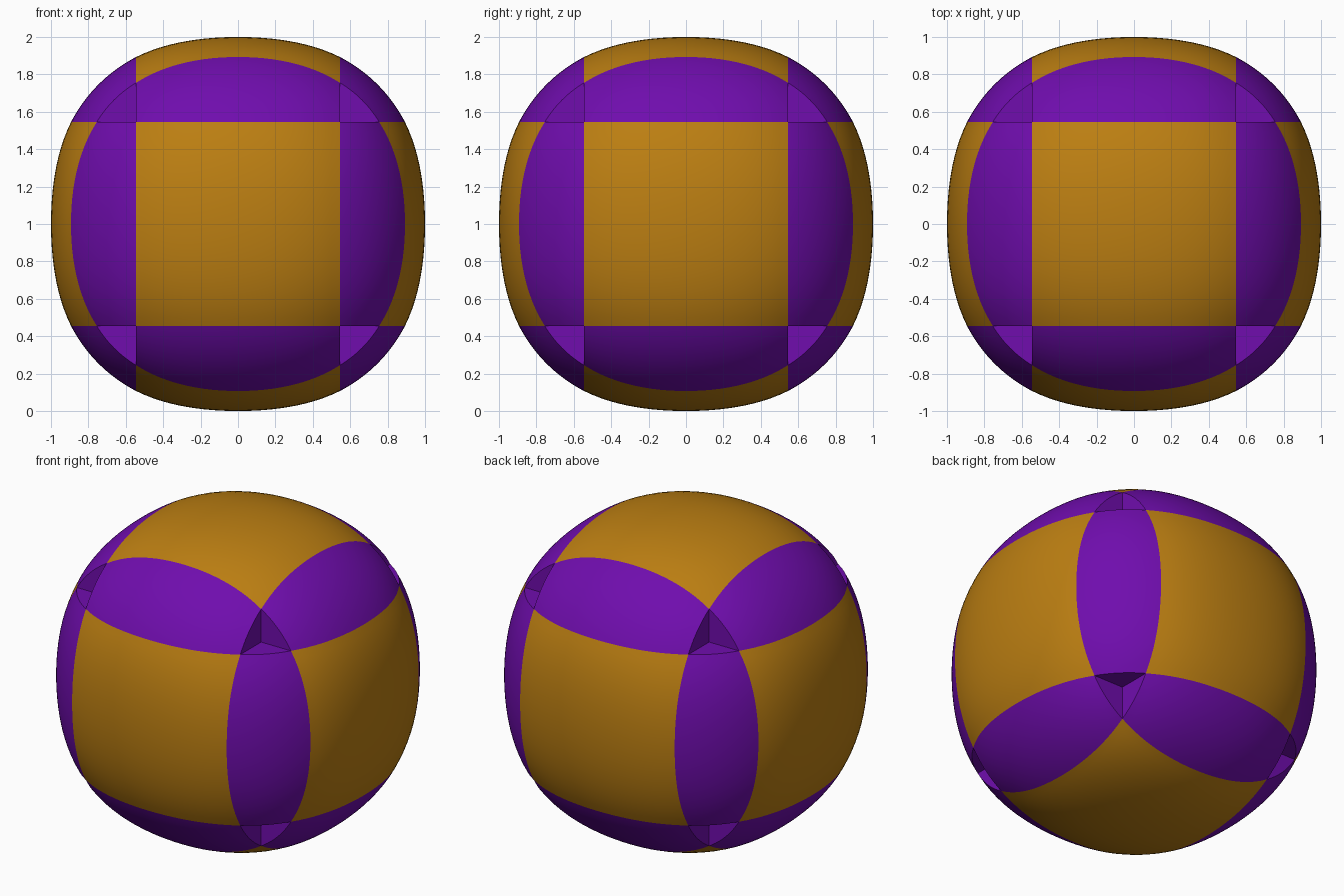
import bpy, bmesh
from math import radians
from mathutils import Matrix, Vector

cube = bpy.data.objects.get("Cube")
if cube:
    bpy.data.objects.remove(cube)

HALF = 0.545          # half width of every panel
CENTRE = Matrix.Translation((0, 0, 1))


def material(name, rgb):
    m = bpy.data.materials.new(name)
    m.use_nodes = True
    m.diffuse_color = (*rgb, 1)
    m.node_tree.nodes["Principled BSDF"].inputs["Base Color"].default_value = (*rgb, 1)
    return m


amber = material("amber", (0.50, 0.21, 0.006))
violet = material("violet", (0.16, 0.004, 0.42))


def fall(t):
    """Curve drop from the middle (0) to the rim (1)."""
    return 0.75 * t ** 2 + 0.25 * t ** 4


def panel_point(u, v, top):
    """Domed square panel facing +z, standing on its flat base."""
    a, b = fall(u), fall(v)
    z = 1 - 0.107 * (a + b) - 0.031 * a * b if top else HALF
    return Vector((u * HALF, v * HALF, z))


def edge_point(u, v, top):
    """Bowed wedge along z, its inner base collapsed to a line."""
    if not top:
        return Vector((HALF, HALF, v * HALF))
    drop = fall(v)
    reach = 0.893 - 0.138 * drop - HALF
    t = (u + 1) / 2
    bulge = (0.027 - 0.014 * drop) * (1 - u * u)
    return Vector((HALF + reach * (1 - t) + bulge,
                   HALF + reach * t + bulge, v * HALF))


def build(name, point, mat, turn):
    """Extrude a grid and shape it with the given point function."""
    bm = bmesh.new()
    bmesh.ops.create_grid(bm, x_segments=24, y_segments=24, size=1)
    ext = bmesh.ops.extrude_face_region(bm, geom=bm.faces[:])
    raised = {g for g in ext["geom"] if isinstance(g, bmesh.types.BMVert)}
    for vert in bm.verts:
        vert.co = point(vert.co.x, vert.co.y, vert in raised)
    bmesh.ops.remove_doubles(bm, verts=bm.verts[:], dist=1e-5)
    bmesh.ops.recalc_face_normals(bm, faces=bm.faces[:])
    bm.transform(CENTRE @ turn)
    mesh = bpy.data.meshes.new(name)
    bm.to_mesh(mesh)
    bm.free()
    mesh.materials.append(mat)
    obj = bpy.data.objects.new(name, mesh)
    bpy.context.collection.objects.link(obj)
    bpy.ops.object.select_all(action="DESELECT")
    obj.select_set(True)
    bpy.context.view_layer.objects.active = obj
    bpy.ops.object.shade_smooth_by_angle(angle=radians(30))


def rot(deg, axis):
    return Matrix.Rotation(radians(deg), 4, axis)


# Six domed panels
for name, deg, axis in (("top", 0, "X"), ("bottom", 180, "X"), ("front", 90, "X"),
                        ("back", -90, "X"), ("left", 90, "Y"), ("right", -90, "Y")):
    build(name + "_panel", panel_point, amber, rot(deg, axis))

# Twelve edge wedges, four along each axis; the corners stay notched
for name, tilt in (("upright", Matrix.Identity(4)), ("depth", rot(90, "X")),
                   ("width", rot(90, "Y"))):
    for k in range(4):
        build(f"{name}_edge_{k + 1}", edge_point, violet, tilt @ rot(90 * k, "Z"))
